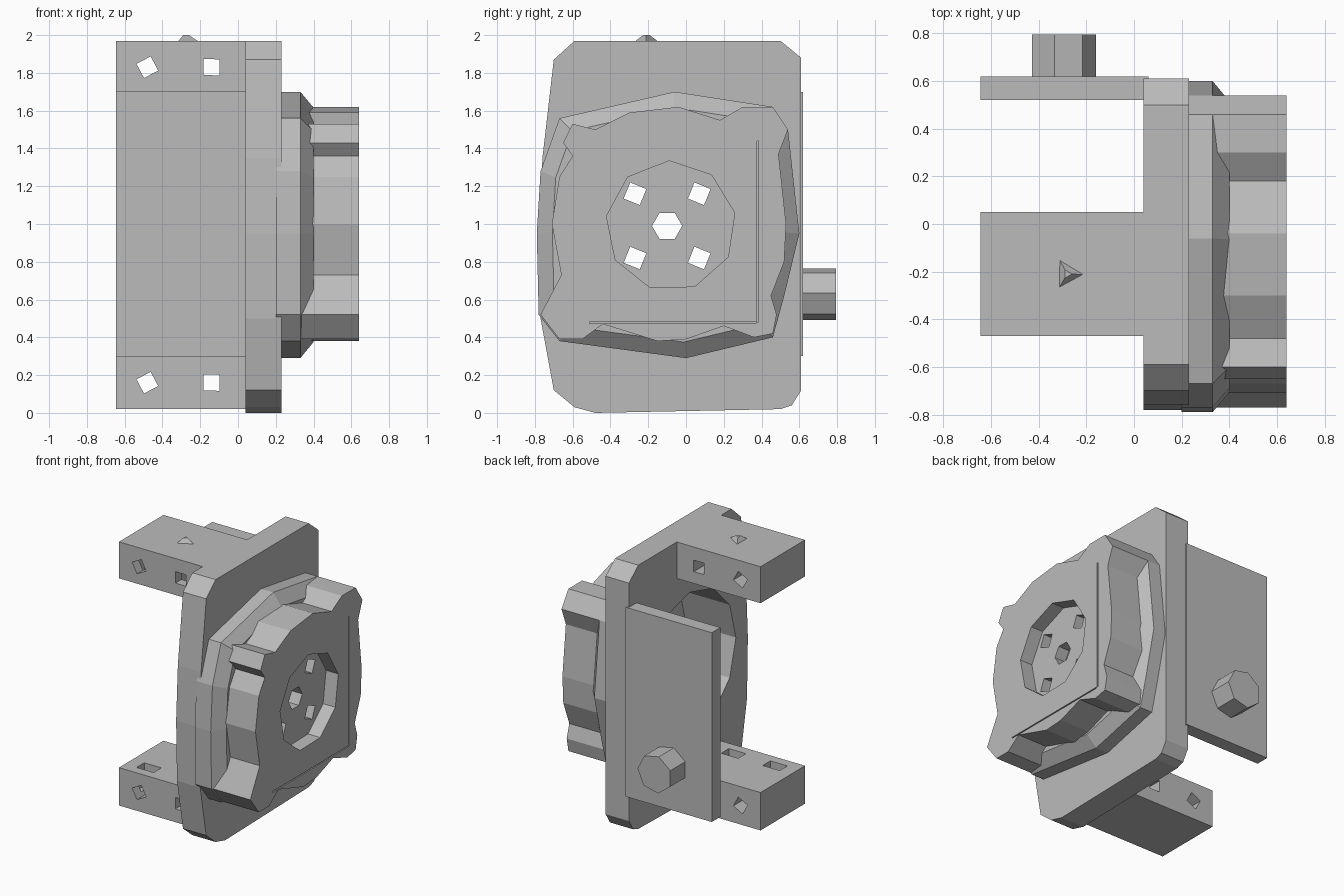
import bpy, bmesh, math
from mathutils import Matrix, Vector

cube = bpy.data.objects.get("Cube")
if cube:
    bpy.data.objects.remove(cube)

GREY = (0.5, 0.5, 0.5, 1)
grey = bpy.data.materials.new("plain grey")
grey.use_nodes = True
grey.diffuse_color = GREY
grey.node_tree.nodes["Principled BSDF"].inputs["Base Color"].default_value = GREY


def make(name, bm):
    bmesh.ops.recalc_face_normals(bm, faces=bm.faces)
    mesh = bpy.data.meshes.new(name)
    bm.to_mesh(mesh)
    bm.free()
    mesh.materials.append(grey)
    obj = bpy.data.objects.new(name, mesh)
    bpy.context.collection.objects.link(obj)
    return obj


def loft(name, rings):
    """Skin a list of (x, [(y, z), ...]) sections along x and cap the ends."""
    bm = bmesh.new()
    loops = [[bm.verts.new((x, y, z)) for y, z in pts] for x, pts in rings]
    n = len(loops[0])
    for a, b in zip(loops, loops[1:]):
        for i in range(n):
            j = (i + 1) % n
            bm.faces.new((a[i], a[j], b[j], b[i]))
    bm.faces.new(loops[0][::-1])
    bm.faces.new(loops[-1])
    return make(name, bm)


def box(name, lo, hi):
    (x0, y0, z0), (x1, y1, z1) = lo, hi
    return loft(name, [(x, [(y0, z0), (y1, z0), (y1, z1), (y0, z1)]) for x in (x0, x1)])


def rod(name, centre, radius, length, sides, axis, turn=0, tip=None):
    bm = bmesh.new()
    rot = Vector((0, 0, 1)).rotation_difference(Vector(axis)).to_matrix().to_4x4()
    bmesh.ops.create_cone(bm, cap_ends=True, segments=sides, radius1=radius,
                          radius2=radius if tip is None else tip, depth=length,
                          matrix=Matrix.Translation(centre) @ rot @ Matrix.Rotation(turn, 4, 'Z'))
    return make(name, bm)


def cut(obj, cutters):
    for c in cutters:
        c.hide_render = True
        c.hide_viewport = True
        mod = obj.modifiers.new("cut", 'BOOLEAN')
        mod.operation = 'DIFFERENCE'
        mod.solver = 'EXACT'
        mod.object = c


def shrink(pts, k):
    return [(-0.1 + (y + 0.1) * k, 1 + (z - 1) * k) for y, z in pts]


X, Y, Z = (1, 0, 0), (0, 1, 0), (0, 0, 1)

# Mounting plate with chamfered corners and a bulged front edge
plate_outline = [(-.59, .03), (-.48, 0), (.5, .02), (.56, .04), (.61, .12), (.61, 1.88),
                 (.5, 1.97), (-.59, 1.97), (-.7, 1.87), (-.76, 1.35), (-.78, .95),
                 (-.77, .5), (-.7, .12)]
plate = loft("mounting_plate", [(.04, plate_outline), (.23, plate_outline)])

# Round flange tapering into the housing
flange_outline = [(-.67, .38), (0, .29), (.46, .4), (.52, .62), (.6, .95), (.54, 1.5),
                  (.46, 1.62), (-.06, 1.7), (-.67, 1.56), (-.77, 1.28), (-.79, .95), (-.78, .52)]
flange = loft("flange", [(.2, flange_outline), (.33, flange_outline),
                         (.4, shrink(flange_outline, .88))])

# Housing drum with four corner lugs
housing_outline = [(-.67, .39), (-.55, .39), (-.44, .47), (-.15, .38), (0, .39), (.2, .46),
                   (.36, .4), (.46, .42), (.48, .52), (.45, .62), (.52, .8), (.53, 1),
                   (.49, 1.37), (.54, 1.5), (.46, 1.62), (.3, 1.62), (.18, 1.55), (-.04, 1.62),
                   (-.3, 1.59), (-.48, 1.5), (-.6, 1.53), (-.65, 1.43), (-.6, 1.36),
                   (-.67, 1.25), (-.71, 1), (-.66, .73), (-.77, .52)]
housing = loft("housing", [(.21, housing_outline), (.64, housing_outline)])

# Open back, front recess, shaft hole, screw holes and thin grooves
bore = rod("bore_cutter", (.2, -.1, 1), .54, .5, 12, X)
recess = rod("recess_cutter", (.64, -.08, .99), .345, .2, 9, X, .2)
holes = [rod("shaft_cutter", (.5, -.1, .99), .08, .6, 6, X)]
for y in (-.27, .07):
    for z in (.82, 1.16):
        holes.append(rod("screw_cutter", (.5, y, z), .065, .6, 4, X, .4))
grooves = [box("side_groove_cutter", (.6, .377, .48), (.7, .385, 1.44)),
           box("low_groove_cutter", (.6, -.51, .474), (.7, .37, .482))]
cut(plate, [bore])
cut(flange, [bore])
cut(housing, [bore, recess] + holes + grooves)

# Two arms with cross holes and nut slots on their inner faces
for name, z0, z1, hole_z, slot_z in (("top_arm", 1.7, 1.97, 1.83, 1.7),
                                     ("bottom_arm", .02, .3, .16, .3)):
    arm = box(name, (-.645, -.47, z0), (.06, .05, z1))
    cutters = []
    for i, x in enumerate((-.48, -.14)):
        cutters.append(rod("cross_hole_cutter", (x, -.2, hole_z), .06, .8, 4, Y, .3 + i * .5))
        cutters.append(box("nut_slot_cutter", (x - .07, -.4, slot_z - .17),
                           (x + .07, -.31, slot_z + .17)))
    cut(arm, cutters)

# Back wall and its peg
box("back_wall", (-.645, .52, .3), (.06, .62, 1.7))
rod("back_peg", (-.3, .7, .63), .14, .19, 7, Y, .2)

# Small raised mark on the top arm
rod("top_nub", (-.28, -.21, 1.98), .08, .04, 3, Z, .5, .02)
